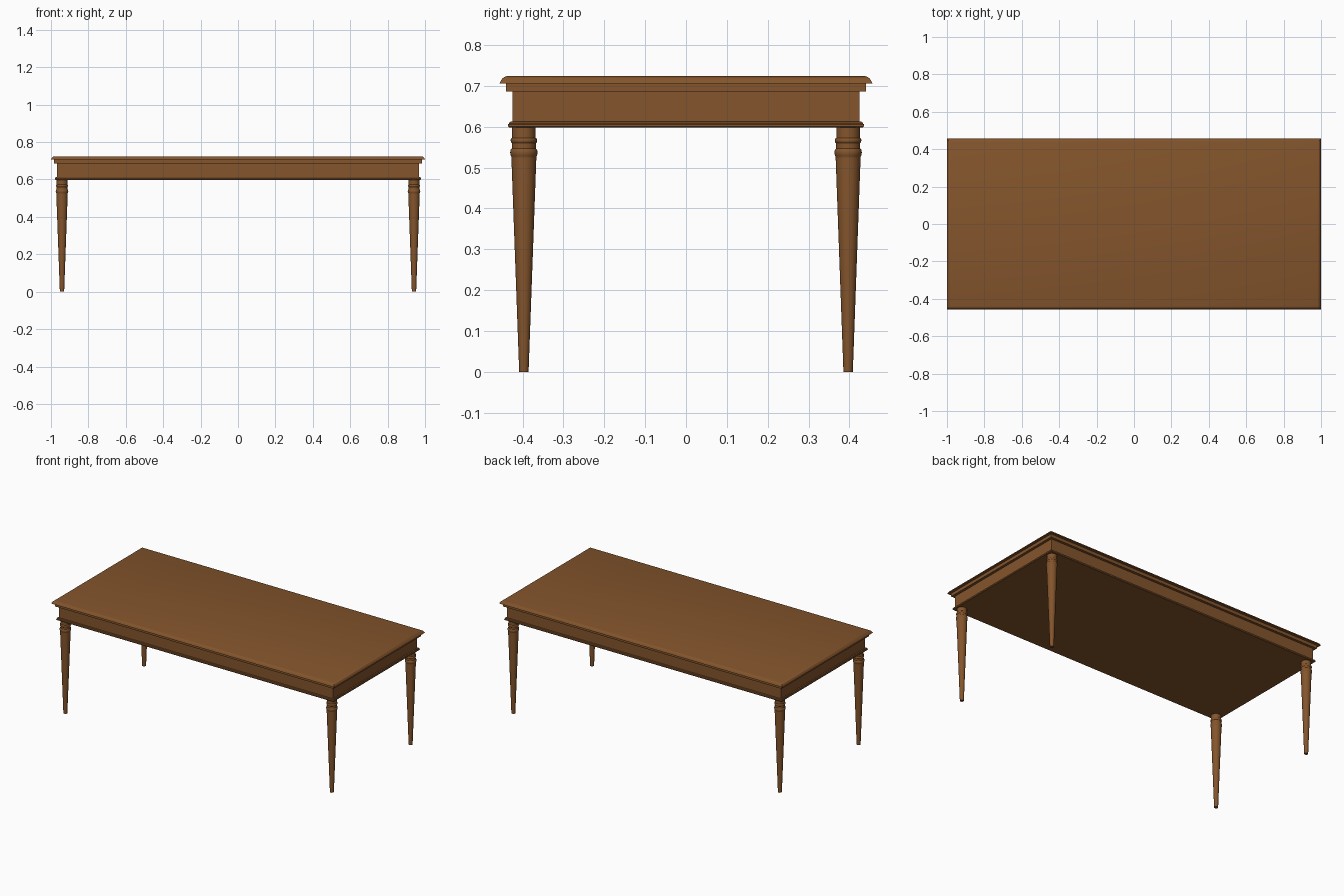
import bpy, bmesh, math

if "Cube" in bpy.data.objects:
    bpy.data.objects.remove(bpy.data.objects["Cube"])

wood = bpy.data.materials.new("wood")
wood.diffuse_color = (0.23, 0.09, 0.025, 1)
wood.use_nodes = True
wood.node_tree.nodes["Principled BSDF"].inputs["Base Color"].default_value = wood.diffuse_color


def skin(name, rings, angle):
    """Bridge successive closed rings of points and cap both ends."""
    bm = bmesh.new()
    loops = [[bm.verts.new(p) for p in ring] for ring in rings]
    n = len(loops[0])
    for a, b in zip(loops, loops[1:]):
        for i in range(n):
            j = (i + 1) % n
            bm.faces.new((a[i], a[j], b[j], b[i]))
    bm.faces.new(loops[0])
    bm.faces.new(loops[-1])
    bmesh.ops.recalc_face_normals(bm, faces=bm.faces)
    mesh = bpy.data.meshes.new(name)
    bm.to_mesh(mesh)
    bm.free()
    mesh.materials.append(wood)
    obj = bpy.data.objects.new(name, mesh)
    bpy.context.collection.objects.link(obj)
    bpy.ops.object.select_all(action='DESELECT')
    obj.select_set(True)
    bpy.context.view_layer.objects.active = obj
    bpy.ops.object.shade_smooth_by_angle(angle=math.radians(angle))
    return obj


def moulded_slab(name, profile):
    """Rectangular slab whose edge follows (inset from full size, z)."""
    rings = []
    for inset, z in profile:
        x, y = 1.0 - inset, 0.457 - inset
        rings.append([(-x, -y, z), (x, -y, z), (x, y, z), (-x, y, z)])
    return skin(name, rings, 35)


# Table top with rounded edge, and the flat step under it
moulded_slab("table_top", [(0.0, 0.706), (0.003, 0.712), (0.007, 0.718),
                           (0.012, 0.722), (0.018, 0.724)])
moulded_slab("under_step", [(0.016, 0.686), (0.016, 0.706)])

# Apron with a stepped bead along its lower edge
moulded_slab("apron", [(0.024, 0.598), (0.021, 0.601), (0.021, 0.606),
                       (0.024, 0.608), (0.025, 0.612), (0.032, 0.613),
                       (0.032, 0.686)])

# Turned tapering legs: (radius, z)
leg_profile = [(0.0115, 0.0), (0.0305, 0.523), (0.0305, 0.527),
               (0.0325, 0.530), (0.0335, 0.537), (0.0325, 0.544),
               (0.0295, 0.547), (0.0295, 0.560), (0.0315, 0.562),
               (0.0325, 0.567), (0.0315, 0.571), (0.0290, 0.573),
               (0.0290, 0.600)]
SIDES = 32
for front_back, sy in (("front", -1), ("back", 1)):
    for left_right, sx in (("left", -1), ("right", 1)):
        rings = [[(r * math.cos(2 * math.pi * i / SIDES),
                   r * math.sin(2 * math.pi * i / SIDES), z)
                  for i in range(SIDES)] for r, z in leg_profile]
        leg = skin(f"{front_back}_{left_right}_leg", rings, 40)
        leg.location = (sx * 0.941, sy * 0.397, 0)
